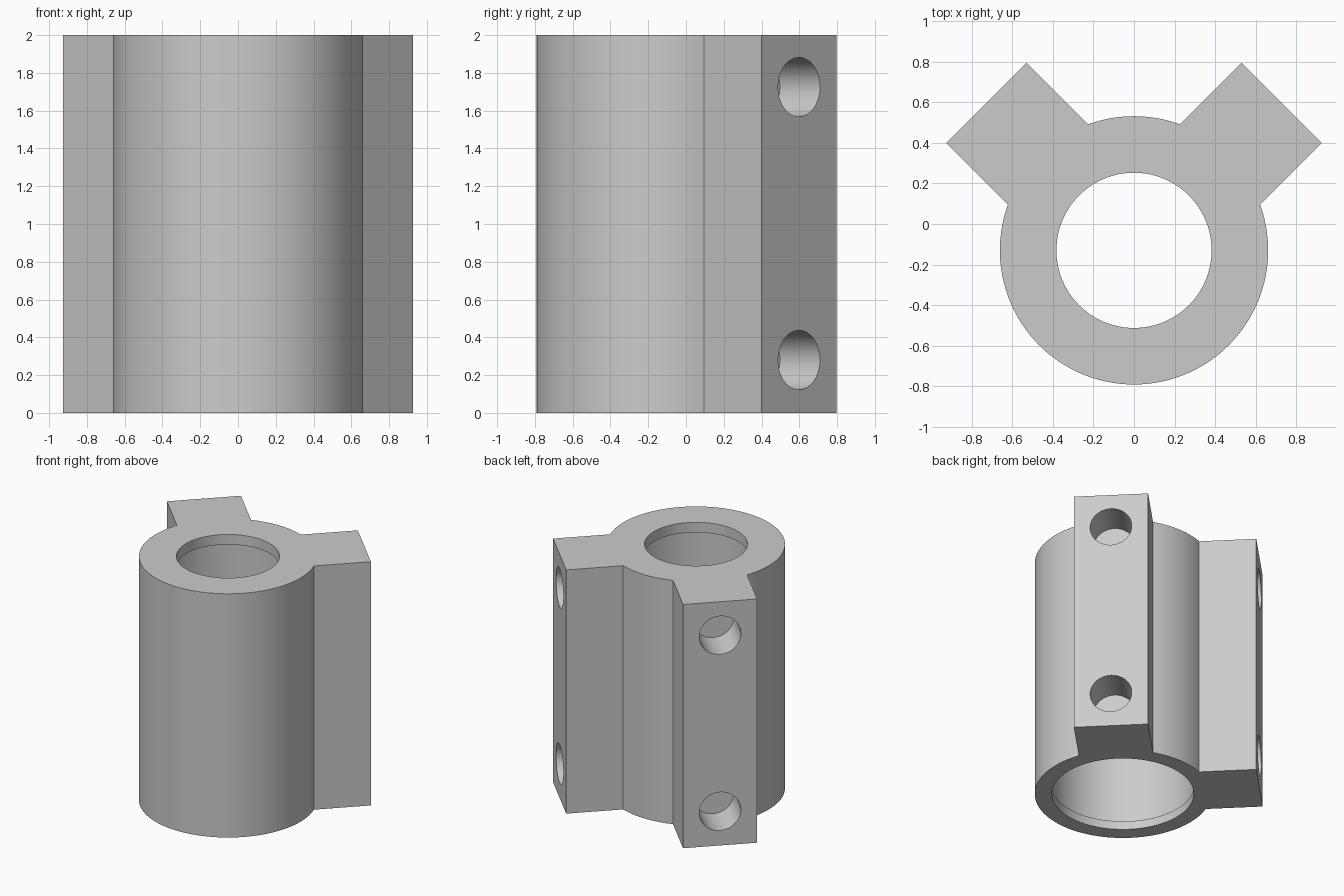
import bpy, bmesh, math
from mathutils import Vector, Matrix

if "Cube" in bpy.data.objects:
    bpy.data.objects.remove(bpy.data.objects["Cube"])

CY = -0.13            # y of the ring axis
R_OUT, R_TOP, R_LIP, R_BORE = 0.662, 0.383, 0.533, 0.55
LUG_HALF, LUG_FACE = 0.28, 1.03   # lug half width, distance of its end face
H = 2.0

grey = bpy.data.materials.new("grey_plastic")
grey.diffuse_color = (0.6, 0.6, 0.6, 1)
grey.use_nodes = True
grey.node_tree.nodes["Principled BSDF"].inputs["Base Color"].default_value = grey.diffuse_color


def new_object(name, bm):
    bmesh.ops.recalc_face_normals(bm, faces=bm.faces)
    me = bpy.data.meshes.new(name)
    bm.to_mesh(me)
    bm.free()
    ob = bpy.data.objects.new(name, me)
    bpy.context.collection.objects.link(ob)
    me.materials.append(grey)
    return ob


def cut(ob, cutter):
    mod = ob.modifiers.new("cut", 'BOOLEAN')
    mod.operation, mod.solver, mod.object = 'DIFFERENCE', 'EXACT', cutter
    bpy.context.view_layer.objects.active = ob
    bpy.ops.object.modifier_apply(modifier=mod.name)
    bpy.data.objects.remove(cutter, do_unlink=True)


# Outline: round sleeve with two square lugs at 45 and 135 degrees
outline = []
half = math.asin(LUG_HALF / R_OUT)
lugs = (math.pi / 4, 3 * math.pi / 4)
for i, a in enumerate(lugs):
    d = Vector((math.cos(a), math.sin(a)))
    t = Vector((-d.y, d.x))
    outline += [d * LUG_FACE - t * LUG_HALF, d * LUG_FACE + t * LUG_HALF]
    start = a + half
    end = lugs[1] - half if i == 0 else lugs[0] + 2 * math.pi - half
    n = 12 if i == 0 else 72
    for k in range(n + 1):
        b = start + (end - start) * k / n
        outline.append(Vector((math.cos(b), math.sin(b))) * R_OUT)

bm = bmesh.new()
face = bm.faces.new([bm.verts.new((p.x, p.y + CY, 0)) for p in outline])
top = bmesh.ops.extrude_face_region(bm, geom=[face])
bmesh.ops.translate(bm, vec=(0, 0, H),
                    verts=[v for v in top["geom"] if isinstance(v, bmesh.types.BMVert)])
holder = new_object("sleeve_with_lugs", bm)

# Stepped bore: retaining lip below, wide seat, narrow opening on top
bm = bmesh.new()
profile = [(R_LIP, -0.1), (R_LIP, 0.07), (R_BORE, 0.07),
           (R_BORE, H - 0.083), (R_TOP, H - 0.083), (R_TOP, H + 0.1)]
SEG = 96
rings = [[bm.verts.new((r * math.cos(2 * math.pi * k / SEG),
                        CY + r * math.sin(2 * math.pi * k / SEG), z))
          for k in range(SEG)] for r, z in profile]
for lo, hi in zip(rings, rings[1:]):
    for k in range(SEG):
        j = (k + 1) % SEG
        bm.faces.new((lo[k], lo[j], hi[j], hi[k]))
bm.faces.new(rings[0])
bm.faces.new(rings[-1])
cut(holder, new_object("bore_cutter", bm))

# Blind screw holes, two in each lug
DEPTH = 0.3
for a in lugs:
    for z in (0.28, 1.725):
        r = LUG_FACE - DEPTH / 2 + 0.1
        bm = bmesh.new()
        place = (Matrix.Translation((r * math.cos(a), CY + r * math.sin(a), z))
                 @ Matrix.Rotation(a, 4, 'Z') @ Matrix.Rotation(math.pi / 2, 4, 'Y'))
        bmesh.ops.create_cone(bm, cap_ends=True, segments=48, radius1=0.157,
                              radius2=0.157, depth=DEPTH + 0.2, matrix=place)
        cut(holder, new_object("screw_hole_cutter", bm))

# Smooth round walls, crisp edges
bpy.ops.object.select_all(action='DESELECT')
holder.select_set(True)
bpy.context.view_layer.objects.active = holder
bpy.ops.object.shade_smooth_by_angle(angle=math.radians(25))
